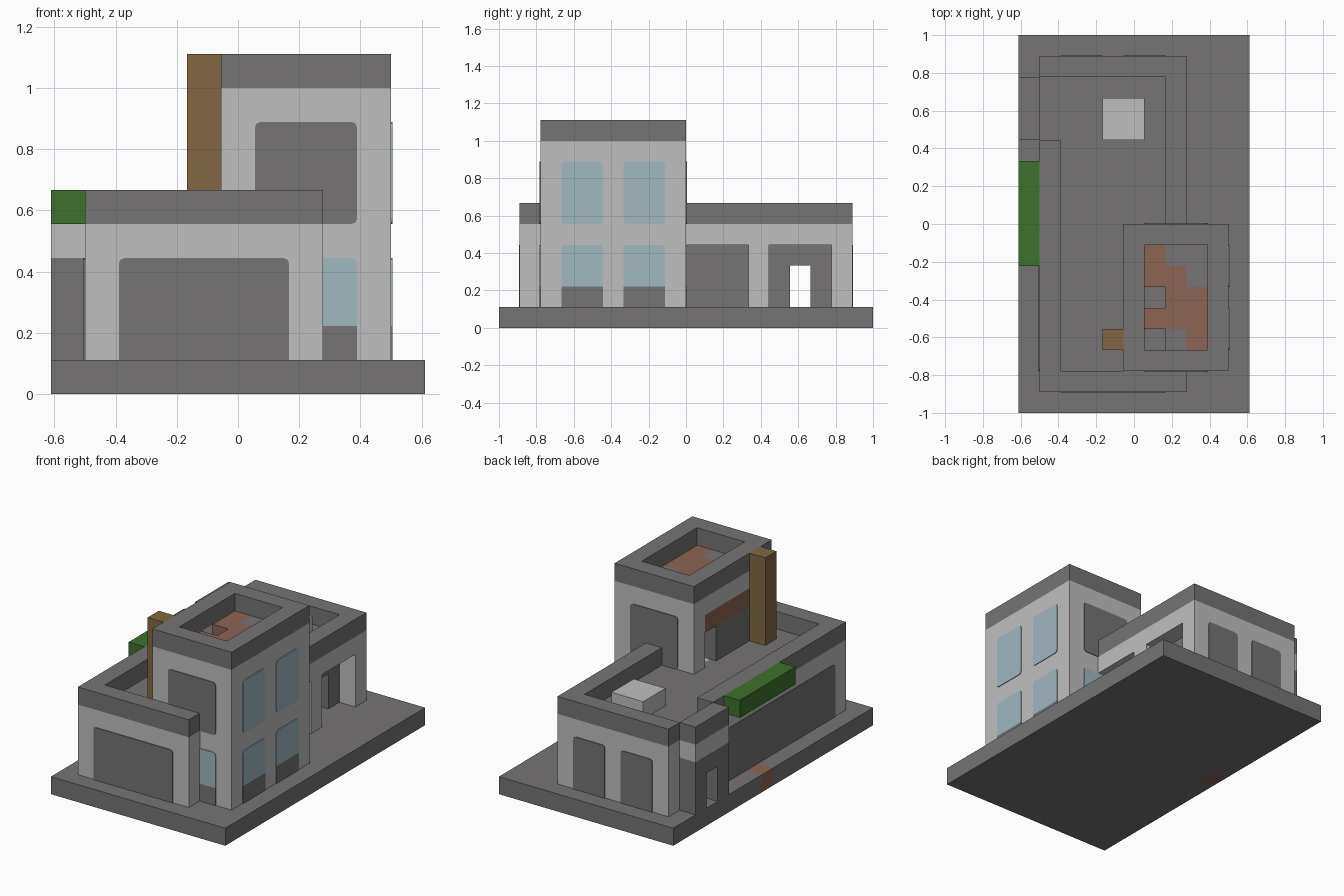
import bpy, bmesh
from mathutils import Vector

if "Cube" in bpy.data.objects:
    bpy.data.objects.remove(bpy.data.objects["Cube"], do_unlink=True)

U = 1 / 9                      # one building module
ORIGIN = Vector((-5.5, -9, 0))


def material(name, rgb):
    m = bpy.data.materials.new(name)
    m.use_nodes = True
    m.diffuse_color = (*rgb, 1)
    bsdf = m.node_tree.nodes["Principled BSDF"]
    bsdf.inputs["Base Color"].default_value = (*rgb, 1)
    bsdf.inputs["Roughness"].default_value = 0.9
    return m


DARK = material("dark grey", (0.18, 0.175, 0.175))
LIGHT = material("light grey", (0.52, 0.52, 0.52))
GLASS = material("pale blue", (0.35, 0.48, 0.53))
RED = material("brick red", (0.26, 0.13, 0.09))
WOOD = material("brown", (0.22, 0.137, 0.052))
GREEN = material("green", (0.045, 0.165, 0.025))


def add_box(bm, x, y, z):
    """Add a box spanning the given ranges, in modules."""
    verts = bmesh.ops.create_cube(bm, size=1)["verts"]
    for v in verts:
        v.co = Vector([r[0] if c < 0 else r[1] for c, r in zip(v.co, (x, y, z))])
    return verts


def finish(bm, name, mat):
    for v in bm.verts:
        v.co = (v.co + ORIGIN) * U
    me = bpy.data.meshes.new(name)
    bm.to_mesh(me)
    bm.free()
    me.materials.append(mat)
    ob = bpy.data.objects.new(name, me)
    bpy.context.collection.objects.link(ob)
    return ob


def part(name, mat, *boxes):
    bm = bmesh.new()
    for b in boxes:
        add_box(bm, *b)
    return finish(bm, name, mat)


def ring(x, y, z):
    """Four one-module walls around a rectangle."""
    (a, b), (c, d) = x, y
    return [(x, (c, c + 1), z), (x, (d - 1, d), z),
            ((a, a + 1), (c + 1, d - 1), z), ((b - 1, b), (c + 1, d - 1), z)]


def panel(name, mat, axis, at, side, span, z, soft=""):
    """Thin plate on a wall; soft says which corners are chamfered."""
    thin = (at - 0.02, at + 0.04) if side > 0 else (at - 0.04, at + 0.02)
    bm = bmesh.new()
    add_box(bm, *((thin, span, z) if axis == 0 else (span, thin, z)))
    mid = sum(z) / 2
    edges = []
    for e in bm.edges:
        d = e.verts[0].co - e.verts[1].co
        high = e.verts[0].co.z > mid
        if abs(d[axis]) > 0.01 and abs(d.z) < 0.01 and abs(d[1 - axis]) < 0.01:
            if soft == "all" or (soft == "top" and high):
                edges.append(e)
    if edges:
        bmesh.ops.bevel(bm, geom=edges, offset=0.16, segments=2, profile=0.5,
                        affect='EDGES', clamp_overlap=False)
    finish(bm, name, mat)


def shopfront(name, axis, at, side, span):
    """Ground floor window with a dark sill panel."""
    panel(name + "_glass", GLASS, axis, at, side, span, (2, 4), "top")
    panel(name + "_sill", DARK, axis, at, side, span, (1, 2))


# Ground slab, with one brick doorstep in its edge
part("ground_slab", DARK, ((1, 11), (0, 18), (0, 1)),
     ((0, 1), (0, 9), (0, 1)), ((0, 1), (10, 18), (0, 1)))
part("doorstep", RED, ((0, 1), (9, 10), (0, 1)))

# Low building: core with a passage through it, walls with recesses
part("low_core", DARK,
     ((2, 7), (2, 13), (1, 5)),
     ((1, 7), (13, 14), (1, 5)),
     ((1, 7), (15, 16), (1, 5)),
     ((1, 7), (14, 15), (3, 5)))
part("low_walls", LIGHT,
     ((1, 8), (1, 2), (1, 5)),
     ((1, 8), (16, 17), (1, 5)),
     ((1, 2), (2, 13), (1, 5)),
     ((7, 8), (12, 13), (1, 4)),
     ((7, 8), (9, 16), (4, 5)))
part("low_parapet", DARK,
     ((1, 8), (1, 2), (5, 6)),
     ((1, 8), (16, 17), (5, 6)),
     ((1, 2), (2, 13), (5, 6)),
     ((7, 8), (9, 16), (5, 6)))
part("roof_box", LIGHT, ((4, 6), (13, 15), (5, 6)))

# Side porch with a doorway
part("porch_base", DARK, ((0, 1), (13, 14), (1, 4)),
     ((0, 1), (15, 16), (1, 4)), ((0, 1), (14, 15), (3, 4)))
part("porch_wall", LIGHT, ((0, 1), (13, 16), (4, 5)))
part("porch_parapet", DARK, ((0, 1), (13, 16), (5, 6)))
part("canopy", GREEN, ((0, 1), (7, 12), (5, 6)))

# Low building windows
panel("front_window", DARK, 1, 1, -1, (2, 7), (1, 4), "top")
panel("side_window", DARK, 0, 1, -1, (2, 12), (1, 4), "top")
for n, x in enumerate((2, 5)):
    panel(f"back_window_{n + 1}", DARK, 1, 17, 1, (x, x + 2), (1, 4), "top")

# Tower: walls, core, roof door on the side
part("tower_walls", LIGHT,
     ((5, 10), (2, 3), (1, 9)),
     ((5, 10), (8, 9), (1, 9)),
     ((9, 10), (3, 8), (1, 9)),
     ((5, 6), (3, 8), (1, 5)),
     ((5, 6), (3, 8), (8, 9)))
part("tower_side_panel", DARK, ((5, 6), (3, 7), (5, 7)))
part("tower_side_lintel", RED, ((5, 6), (3, 8), (7, 8)))
part("tower_core", DARK, ((6, 9), (3, 8), (1, 8)))
part("tower_parapet", DARK, *ring((5, 10), (2, 9), (9, 10)))

# Tower roof floor: stepped brick path, grey paving, two pits
path = {(6, 4), (6, 6), (6, 7), (7, 4), (7, 5), (7, 6), (8, 3), (8, 4), (8, 5)}
pits = {(6, 3), (6, 5)}
cells = [(x, y) for x in range(6, 9) for y in range(3, 8) if (x, y) not in pits]
for name, mat, brick in (("roof_path", RED, True), ("roof_paving", DARK, False)):
    part(name, mat, *[((x, x + 1), (y, y + 1), (8, 9))
                      for x, y in cells if ((x, y) in path) == brick])

# Tower windows
for name, at, side in (("tower_front", 2, -1), ("tower_back", 9, 1)):
    panel(name + "_upper_window", DARK, 1, at, side, (6, 9), (5, 8), "all")
    shopfront(name + "_lower_window", 1, at, side, (6, 9))
for n, y in enumerate((3, 6)):
    span = (y, y + 2)
    panel(f"tower_upper_window_{n + 1}", GLASS, 0, 10, 1, span, (5, 8), "all")
    shopfront(f"tower_lower_window_{n + 1}", 0, 10, 1, span)

part("chimney", WOOD, ((4, 5), (3, 4), (5, 10)))
